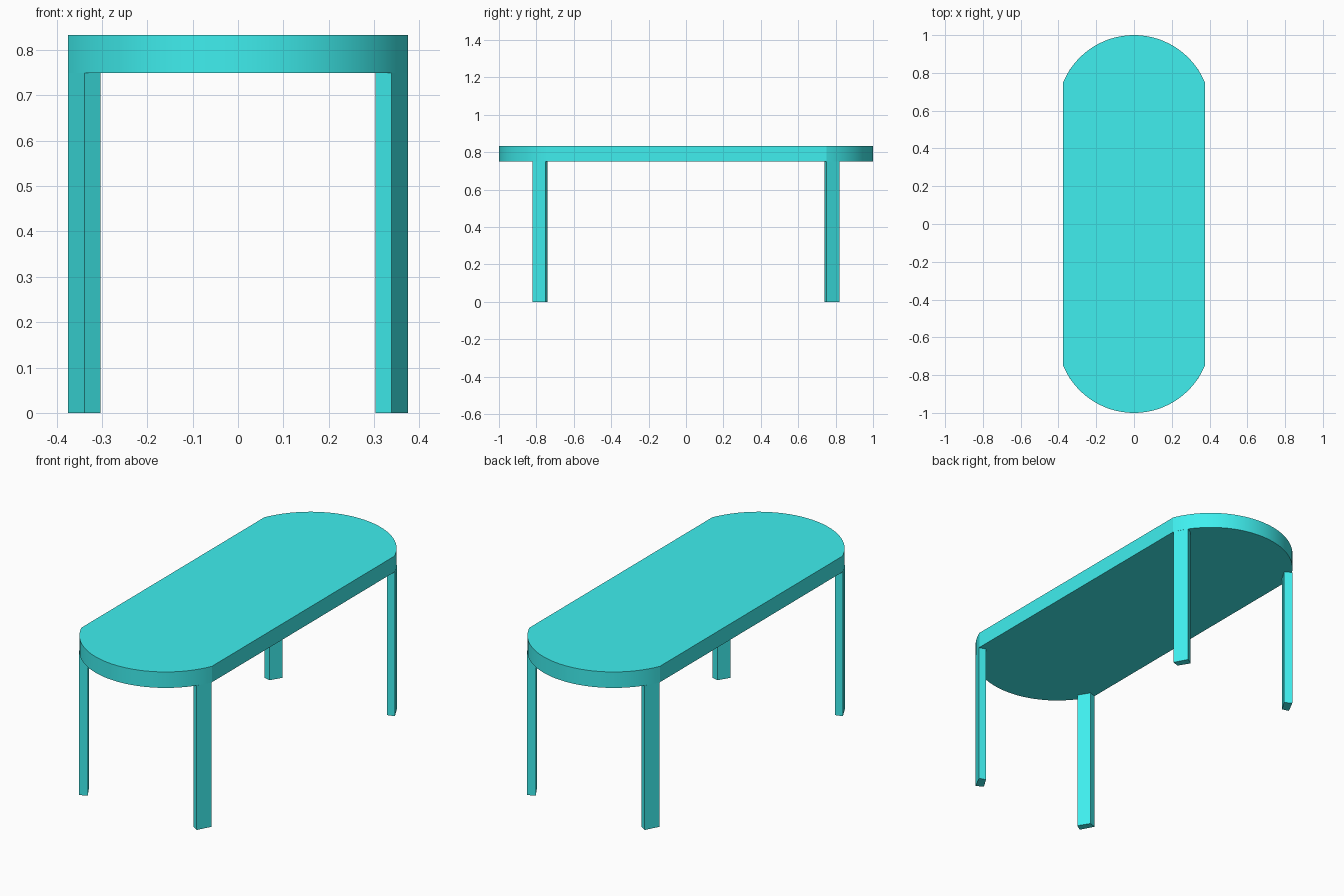
import bpy, bmesh, math

if "Cube" in bpy.data.objects:
    bpy.data.objects.remove(bpy.data.objects["Cube"])

HALF_W, STRAIGHT, END = 0.375, 0.75, 1.0
LEG_H, TOP_H = 0.75, 0.833

teal = bpy.data.materials.new("teal")
teal.diffuse_color = (0.05, 0.86, 0.86, 1)
teal.use_nodes = True
teal.node_tree.nodes["Principled BSDF"].inputs["Base Color"].default_value = teal.diffuse_color


def prism(name, outline, z0, z1):
    """Extrude a flat outline from z0 to z1."""
    bm = bmesh.new()
    face = bm.faces.new([bm.verts.new((x, y, z0)) for x, y in outline])
    ext = bmesh.ops.extrude_face_region(bm, geom=[face])
    for v in ext["geom"]:
        if isinstance(v, bmesh.types.BMVert):
            v.co.z = z1
    bmesh.ops.recalc_face_normals(bm, faces=bm.faces[:])
    mesh = bpy.data.meshes.new(name)
    bm.to_mesh(mesh)
    bm.free()
    mesh.materials.append(teal)
    obj = bpy.data.objects.new(name, mesh)
    bpy.context.collection.objects.link(obj)
    return obj


# Tabletop: straight long sides, shallow circular arcs at both ends
rise = END - STRAIGHT
radius = (HALF_W ** 2 + rise ** 2) / (2 * rise)
centre = END - radius
start = math.atan2(STRAIGHT - centre, HALF_W)
SEGS = 40
arc = []
for i in range(SEGS + 1):
    a = start + (math.pi - 2 * start) * i / SEGS
    arc.append((radius * math.cos(a), centre + radius * math.sin(a)))
top = prism("tabletop", arc + [(-x, -y) for x, y in arc], LEG_H, TOP_H)
bpy.context.view_layer.objects.active = top
top.select_set(True)
bpy.ops.object.shade_smooth_by_angle(angle=math.radians(15))

# Legs: slanted rectangular posts following the rim at each corner
section = [(0.375, 0.752), (0.338, 0.822), (0.303, 0.80), (0.339, 0.741)]
for end, sy in (("front", -1), ("back", 1)):
    for side, sx in (("left", -1), ("right", 1)):
        prism(f"{end}_{side}_leg", [(x * sx, y * sy) for x, y in section], 0, LEG_H)
